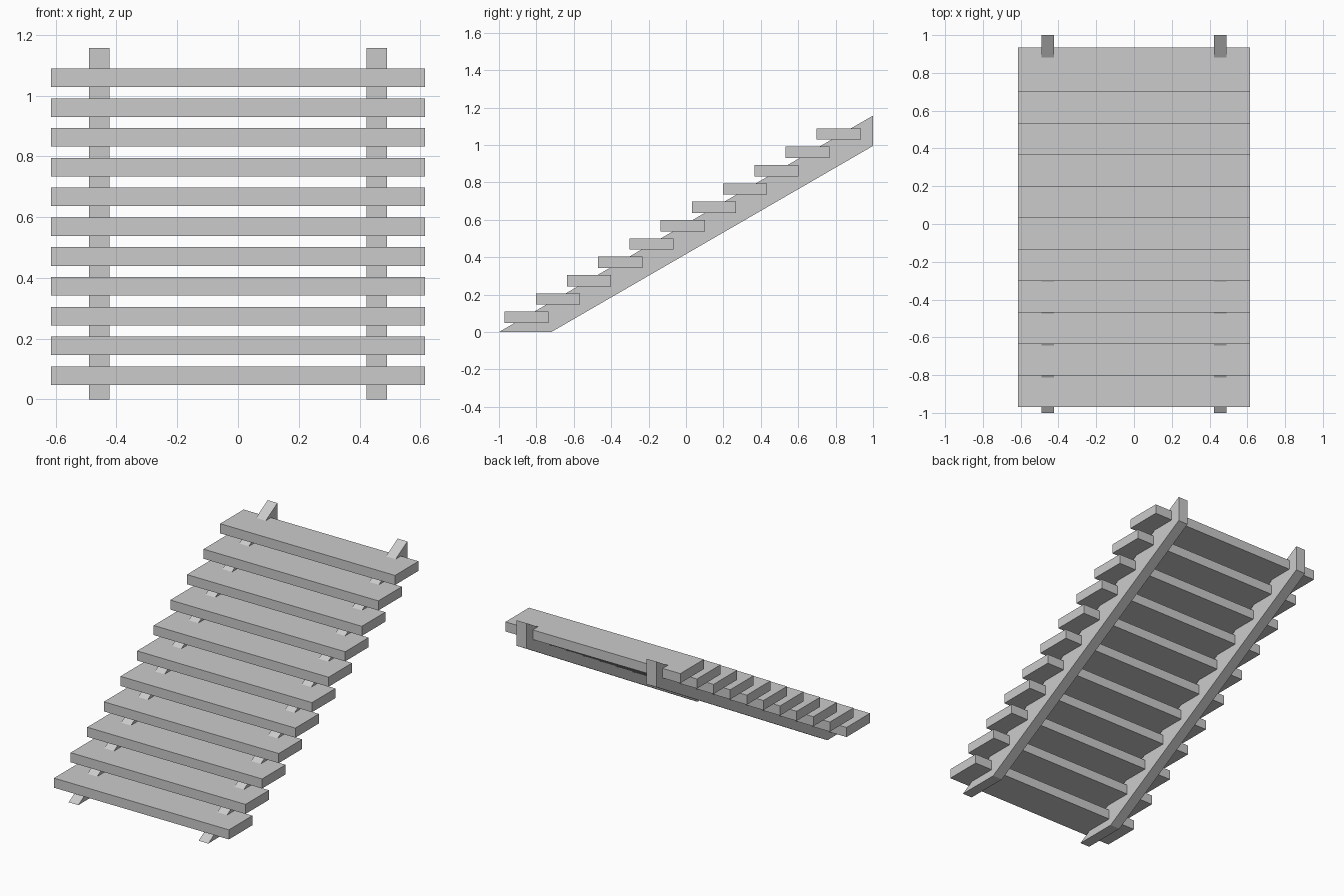
import bpy
import bmesh

cube = bpy.data.objects.get("Cube")
if cube:
    bpy.data.objects.remove(cube, do_unlink=True)

grey = bpy.data.materials.new("plain_grey")
grey.use_nodes = True
colour = (0.6, 0.6, 0.6, 1)
grey.diffuse_color = colour
grey.node_tree.nodes["Principled BSDF"].inputs["Base Color"].default_value = colour


def extrude_profile(name, profile, x0, x1):
    """Closed (y, z) outline swept along x into a flat-faced solid."""
    bm = bmesh.new()
    face = bm.faces.new([bm.verts.new((x0, y, z)) for y, z in profile])
    swept = bmesh.ops.extrude_face_region(bm, geom=[face])["geom"]
    verts = [g for g in swept if isinstance(g, bmesh.types.BMVert)]
    bmesh.ops.translate(bm, verts=verts, vec=(x1 - x0, 0, 0))
    bmesh.ops.recalc_face_normals(bm, faces=bm.faces[:])
    mesh = bpy.data.meshes.new(name)
    bm.to_mesh(mesh)
    bm.free()
    mesh.materials.append(grey)
    obj = bpy.data.objects.new(name, mesh)
    bpy.context.collection.objects.link(obj)
    return obj


# Sloping side beams, cut level at the foot and upright at the top
beam = [(-1, 0), (-0.72, 0), (1, 0.995), (1, 1.157)]
extrude_profile("left_stringer", beam, 0.423, 0.491)
extrude_profile("right_stringer", beam, -0.491, -0.423)

# Overlapping treads, evenly climbing
tread_count, run, rise = 11, 0.1669, 0.098
depth, thickness, half_width = 0.236, 0.061, 0.615
for i in range(tread_count):
    y, z = -0.97 + i * run, 0.048 + i * rise
    outline = [(y, z), (y + depth, z), (y + depth, z + thickness), (y, z + thickness)]
    extrude_profile(f"tread_{i + 1}", outline, -half_width, half_width)
